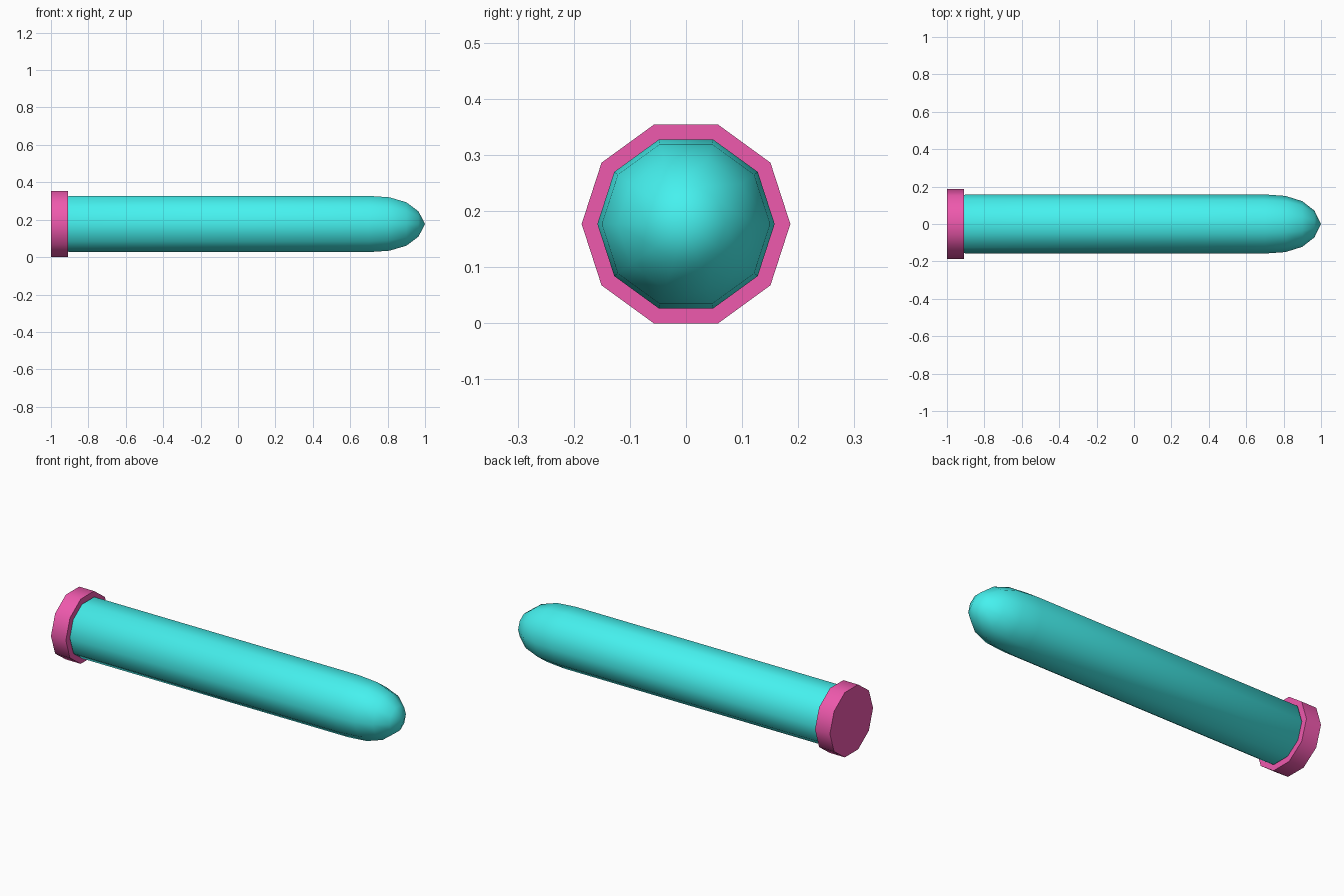
import bpy, bmesh
from math import cos, sin, pi, radians

if "Cube" in bpy.data.objects:
    bpy.data.objects.remove(bpy.data.objects["Cube"])

SIDES = 10
AXIS_Z = 0.177


def lathe(name, profile, color):
    """Revolve (x, radius) points around the long x axis; closes both ends."""
    bm = bmesh.new()
    rings = []
    for x, r in profile:
        if r == 0:
            rings.append([bm.verts.new((x, 0, AXIS_Z))] * SIDES)
        else:
            rings.append([bm.verts.new((x, r * cos(2 * pi * i / SIDES),
                                        AXIS_Z + r * sin(2 * pi * i / SIDES)))
                          for i in range(SIDES)])
    for a, b in zip(rings, rings[1:]):
        for i in range(SIDES):
            j = (i + 1) % SIDES
            bm.faces.new(list(dict.fromkeys((a[i], a[j], b[j], b[i]))))
    for end in (rings[0], rings[-1]):
        if end[0] is not end[1]:
            bm.faces.new(end)
    bmesh.ops.recalc_face_normals(bm, faces=bm.faces)
    mesh = bpy.data.meshes.new(name)
    bm.to_mesh(mesh)
    bm.free()
    obj = bpy.data.objects.new(name, mesh)
    bpy.context.collection.objects.link(obj)
    mat = bpy.data.materials.new(name + "_color")
    mat.diffuse_color = color
    mat.use_nodes = True
    mat.node_tree.nodes["Principled BSDF"].inputs["Base Color"].default_value = mat.diffuse_color
    mesh.materials.append(mat)
    bpy.ops.object.select_all(action='DESELECT')
    obj.select_set(True)
    bpy.context.view_layer.objects.active = obj
    bpy.ops.object.shade_smooth_by_angle(angle=radians(50))
    return obj


# Ten-sided rim at the back end
lathe("base_rim", [(-1.0, 0.186), (-0.91, 0.186)], (0.86, 0.1, 0.42, 1))

# Long body with a small bevel at the rim and a rounded nose
lathe("body", [(-0.91, 0.152), (-0.903, 0.158), (0.70, 0.158), (0.81, 0.150),
               (0.90, 0.122), (0.965, 0.071), (1.0, 0)], (0.06, 0.88, 0.86, 1))
